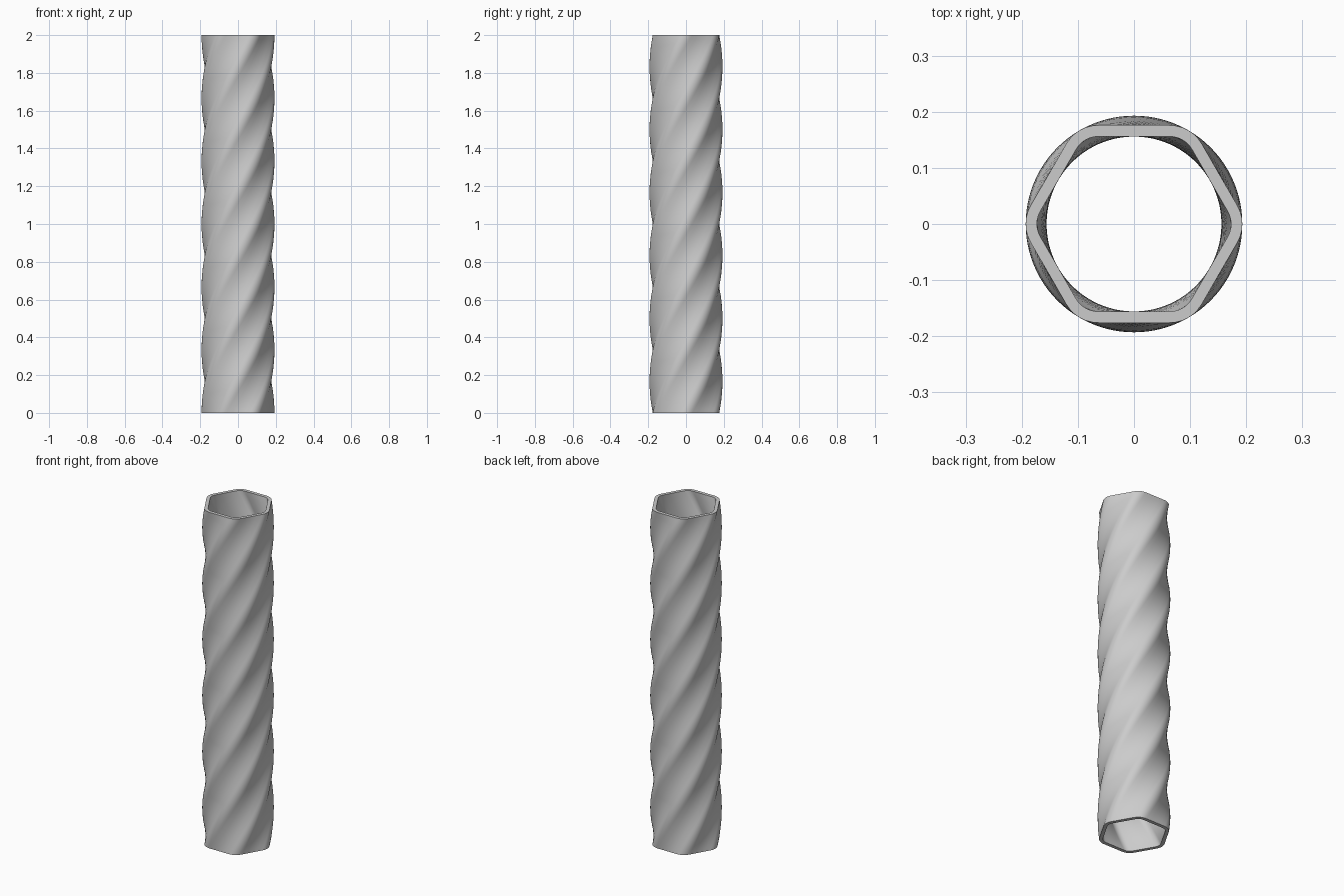
import bpy, bmesh
from math import sin, cos, pi, radians

if "Cube" in bpy.data.objects:
    bpy.data.objects.remove(bpy.data.objects["Cube"])

APOTHEM, CORNER_R, WALL = 0.176, 0.066, 0.02
HEIGHT, LAYERS, TWIST = 2.0, 96, 2 * pi
ARC, FLAT = 6, 4  # steps per rounded corner and per flat side


def hexagon(apothem, radius):
    """Rounded hexagon section with corners on the x axis."""
    pts = []
    centre = (apothem - radius) / cos(pi / 6)
    arcs = []
    for k in range(6):
        a = k * pi / 3
        arcs.append([(centre * cos(a) + radius * cos(a + t), centre * sin(a) + radius * sin(a + t))
                     for t in [radians(-30 + 60 * i / ARC) for i in range(ARC + 1)]])
    for k in range(6):
        pts += arcs[k]
        p, q = arcs[k][-1], arcs[(k + 1) % 6][0]
        pts += [(p[0] + (q[0] - p[0]) * i / FLAT, p[1] + (q[1] - p[1]) * i / FLAT)
                for i in range(1, FLAT)]
    return pts


def twisted_wall(bm, section):
    """Stack of vertex rings turning counter-clockwise going up."""
    rings = []
    for j in range(LAYERS + 1):
        f = j / LAYERS
        c, s = cos(TWIST * f), sin(TWIST * f)
        rings.append([bm.verts.new((x * c - y * s, x * s + y * c, HEIGHT * f)) for x, y in section])
    for lo, hi in zip(rings, rings[1:]):
        join(bm, lo, hi)
    return rings


def join(bm, a, b):
    n = len(a)
    for i in range(n):
        k = (i + 1) % n
        bm.faces.new((a[i], a[k], b[k], b[i]))


# Hollow twisted tube: outer wall, inner wall and the two rims
bm = bmesh.new()
outer = twisted_wall(bm, hexagon(APOTHEM, CORNER_R))
inner = twisted_wall(bm, hexagon(APOTHEM - WALL, CORNER_R - WALL))
join(bm, outer[0], inner[0])
join(bm, outer[-1], inner[-1])
bmesh.ops.recalc_face_normals(bm, faces=bm.faces)
mesh = bpy.data.meshes.new("twisted_hexagonal_tube")
bm.to_mesh(mesh)
bm.free()
tube = bpy.data.objects.new("twisted_hexagonal_tube", mesh)
bpy.context.collection.objects.link(tube)

# Smooth walls, sharp rims
bpy.context.view_layer.objects.active = tube
tube.select_set(True)
bpy.ops.object.shade_smooth_by_angle(angle=radians(40))
